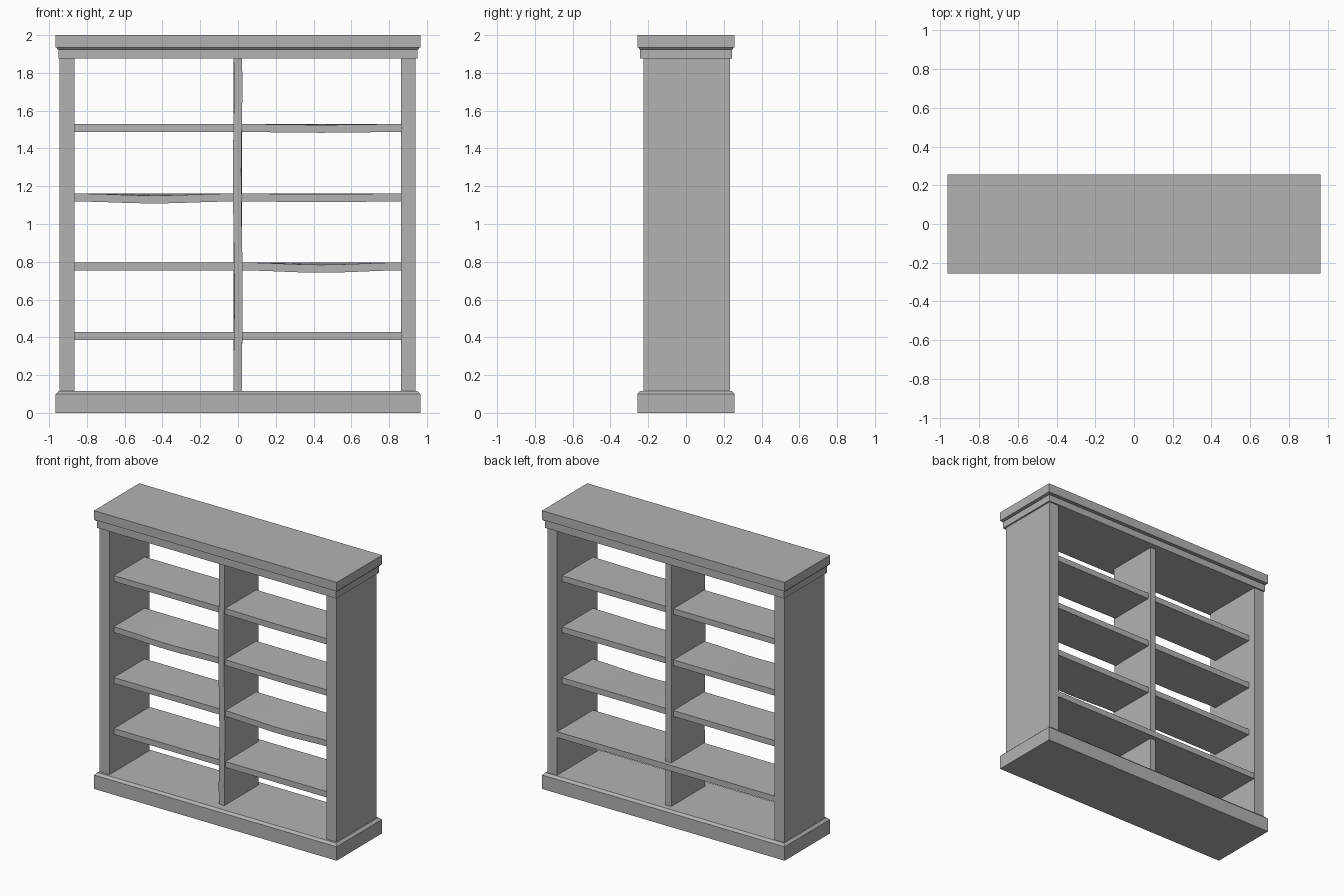
import bpy, bmesh, math

cube = bpy.data.objects.get("Cube")
if cube:
    bpy.data.objects.remove(cube, do_unlink=True)

grey = bpy.data.materials.new("plain grey")
grey.use_nodes = True
colour = (0.45, 0.45, 0.45, 1)
grey.diffuse_color = colour
grey.node_tree.nodes["Principled BSDF"].inputs["Base Color"].default_value = colour


def finish(name, bm):
    bmesh.ops.recalc_face_normals(bm, faces=bm.faces)
    mesh = bpy.data.meshes.new(name)
    bm.to_mesh(mesh)
    bm.free()
    mesh.materials.append(grey)
    obj = bpy.data.objects.new(name, mesh)
    bpy.context.collection.objects.link(obj)
    return obj


def box_bm(x, y, z):
    """Box from (low, high) ranges."""
    bm = bmesh.new()
    bmesh.ops.create_cube(bm, size=1)
    for v in bm.verts:
        v.co = [lo + (c + 0.5) * (hi - lo) for c, (lo, hi) in zip(v.co, (x, y, z))]
    return bm


def cut_along(bm, axis, cuts):
    """Split the long edges so the board can be warped."""
    edges = [e for e in bm.edges
             if abs((e.verts[0].co - e.verts[1].co).normalized()[axis]) > 0.9]
    bmesh.ops.subdivide_edges(bm, edges=edges, cuts=cuts, use_grid_fill=True)


def moulding(name, profile):
    """Stack rectangular rings of (half width, half depth, height)."""
    bm = bmesh.new()
    rings = []
    for w, d, z in profile:
        rings.append([bm.verts.new((sx * w, sy * d, z))
                      for sx, sy in ((-1, -1), (1, -1), (1, 1), (-1, 1))])
    for a, b in zip(rings, rings[1:]):
        for i in range(4):
            j = (i + 1) % 4
            bm.faces.new((a[i], a[j], b[j], b[i]))
    bm.faces.new(rings[0])
    bm.faces.new(rings[-1])
    return finish(name, bm)


# Plinth with a sloped upper edge
moulding("plinth", [(0.965, 0.257, 0), (0.965, 0.257, 0.1), (0.948, 0.241, 0.116)])

# Stepped crown
moulding("crown", [(0.951, 0.243, 1.875), (0.951, 0.243, 1.924),
                   (0.957, 0.249, 1.926), (0.957, 0.249, 1.932),
                   (0.965, 0.257, 1.935), (0.965, 0.257, 2)])

# Side panels
finish("right_side", box_bm((-0.945, -0.865), (-0.225, 0.233), (0.11, 1.88)))
finish("left_side", box_bm((0.862, 0.94), (-0.225, 0.233), (0.11, 1.88)))

# Middle divider, slightly worn along its front edge
bm = box_bm((-0.023, 0.021), (-0.185, 0.2), (0.11, 1.88))
cut_along(bm, 2, 11)
for v in bm.verts:
    if v.co.y < 0 and 0.12 < v.co.z < 1.87:
        v.co.x += 0.004 * math.sin(5 * (v.co.z - 0.3))
finish("divider", bm)


def shelf(name, x, back, z, sag):
    """Board whose front edge dips in the middle."""
    bm = box_bm(x, (-0.175, back), (z - 0.021, z + 0.021))
    cut_along(bm, 0, 9)
    for v in bm.verts:
        if v.co.y < 0:
            t = (v.co.x - x[0]) / (x[1] - x[0])
            v.co.z -= sag * math.sin(math.pi * t) ** 2
    finish(name, bm)


# Lowest shelf runs the full width, reaching past the back of the divider
shelf("lowest_shelf", (-0.868, 0.865), 0.232, 0.408, 0)

# Upper shelves, in pairs either side of the divider
right_sags = (0.0, 0.01, 0.0)
left_sags = (0.012, 0.003, 0.004)
for i, z in enumerate((0.775, 1.14, 1.508)):
    shelf(f"right_shelf_{i + 1}", (-0.868, -0.018), 0.176, z, right_sags[i])
    shelf(f"left_shelf_{i + 1}", (0.016, 0.865), 0.176, z, left_sags[i])
